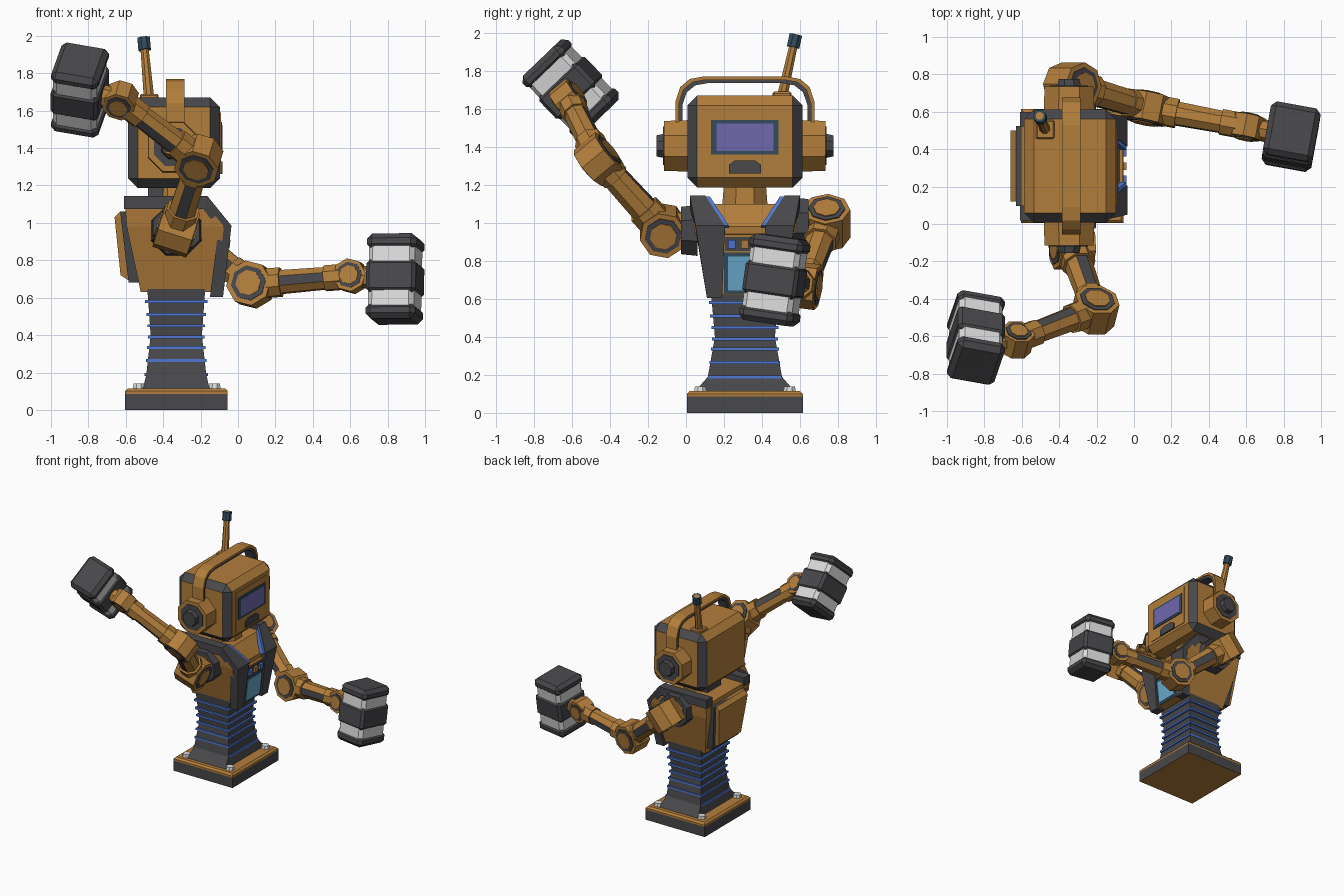
import bpy, bmesh, math
from mathutils import Matrix, Vector

if "Cube" in bpy.data.objects:
    bpy.data.objects.remove(bpy.data.objects["Cube"])

CX, CY = -0.33, 0.31          # robot's own centre line; it faces +x


def material(name, rgb):
    m = bpy.data.materials.new(name)
    m.diffuse_color = (*rgb, 1)
    m.use_nodes = True
    m.node_tree.nodes["Principled BSDF"].inputs["Base Color"].default_value = m.diffuse_color
    return m


ORANGE = material("orange", (0.45, 0.21, 0.045))
DARK = material("dark_grey", (0.065, 0.065, 0.072))
WHITE = material("pale_grey", (0.72, 0.72, 0.72))
BLUE = material("blue", (0.08, 0.19, 0.65))
NAVY = material("dark_blue", (0.032, 0.07, 0.105))
PURPLE = material("purple_glass", (0.16, 0.14, 0.42))
SKY = material("sky_glass", (0.14, 0.40, 0.60))


def finish(name, bm, mat, mat2=None, rule=None):
    bmesh.ops.recalc_face_normals(bm, faces=bm.faces[:])
    bm.normal_update()
    if rule:
        for f in bm.faces:
            f.material_index = 1 if rule(f) else 0
    me = bpy.data.meshes.new(name)
    bm.to_mesh(me)
    bm.free()
    for m in (mat, mat2):
        if m:
            me.materials.append(m)
    ob = bpy.data.objects.new(name, me)
    bpy.context.collection.objects.link(ob)
    return ob


def frame(loc, z, x=(1, 0, 0)):
    z = Vector(z).normalized()
    x = Vector(x)
    x = (x - z * x.dot(z)).normalized()
    m = Matrix((x, z.cross(x), z)).transposed().to_4x4()
    return Matrix.Translation(Vector(loc)) @ m


def box(name, size, mat, loc=(0, 0, 0), m=None, bevel=0, mat2=None, rule=None):
    bm = bmesh.new()
    bmesh.ops.create_cube(bm, size=1)
    bmesh.ops.scale(bm, vec=size, verts=bm.verts)
    if bevel:
        bmesh.ops.bevel(bm, geom=bm.edges[:], offset=bevel, segments=1, affect='EDGES')
    bm.transform((m or Matrix()) @ Matrix.Translation(loc))
    return finish(name, bm, mat, mat2, rule)


def prism(name, a, b, r0, r1, mat, x=(1, 0, 0), n=8, mat2=None, rule=None):
    a, b = Vector(a), Vector(b)
    bm = bmesh.new()
    bmesh.ops.create_cone(bm, cap_ends=True, segments=n, radius1=r0, radius2=r1, depth=(b - a).length)
    bm.transform(frame((a + b) / 2, b - a, x) @ Matrix.Rotation(math.pi / n, 4, 'Z'))
    return finish(name, bm, mat, mat2, rule)


def loft(name, rings, mat, mat2=None, rule=None):
    """Skin rings of points, with both ends capped."""
    bm = bmesh.new()
    rows = [[bm.verts.new(p) for p in r] for r in rings]
    n = len(rows[0])
    for p, q in zip(rows, rows[1:]):
        for i in range(n):
            bm.faces.new((p[i], p[(i + 1) % n], q[(i + 1) % n], q[i]))
    bm.faces.new(rows[0])
    bm.faces.new(rows[-1])
    return finish(name, bm, mat, mat2, rule)


def rect(z, x0, x1, hy):
    return [(x0, CY - hy, z), (x1, CY - hy, z), (x1, CY + hy, z), (x0, CY + hy, z)]


# Base with bolts; its underside is orange
box("base", (0.55, 0.61, 0.085), DARK, (CX, CY, 0.0425), mat2=ORANGE, rule=lambda f: f.normal.z < -0.9)
loft("base_top", [rect(0.085, -0.605, -0.055, 0.305), rect(0.1, -0.605, -0.055, 0.305),
                  rect(0.115, -0.59, -0.07, 0.29)], ORANGE)
for x in (-0.53, -0.125):
    for y in (0.075, 0.545):
        prism("bolt", (x, y, 0.11), (x, y, 0.14), 0.036, 0.03, WHITE)

# Flexible waist with blue ribs
waist = [(0.115, 0.178, 0.26), (0.19, 0.16, 0.195), (0.4, 0.137, 0.158), (0.65, 0.155, 0.18)]
loft("waist", [rect(z, CX - a, CX + a, b) for z, a, b in waist], DARK)
for z in (0.19, 0.265, 0.335, 0.39, 0.45, 0.51, 0.58):
    t = abs(z - 0.4) / 0.2
    a, b = 0.15 + 0.018 * t, 0.172 + 0.02 * t
    loft("waist_rib", [rect(z - 0.008, CX - a, CX + a, b), rect(z + 0.008, CX - a, CX + a, b)], BLUE)

# Torso and back pack
loft("torso", [rect(0.63, -0.52, -0.12, 0.175), rect(0.98, -0.595, -0.075, 0.27),
               rect(1.1, -0.605, -0.17, 0.285)], ORANGE)
loft("back_frame", [rect(0.68, -0.585, -0.5, 0.17), rect(1.06, -0.63, -0.55, 0.215)], DARK)
loft("back_plate", [rect(0.69, -0.58, -0.5, 0.14), rect(0.72, -0.628, -0.5, 0.145),
                    rect(1.03, -0.66, -0.55, 0.19), rect(1.06, -0.63, -0.55, 0.19)], ORANGE)


# Shoulder straps: (x, z, outer y, inner y), with a blue lining at the neckline
def strap(name, s, stations, mat, thick):
    rings = []
    for x, z, o, i, nx, nz in stations:
        lo = (x - nx * thick, z - nz * thick)
        rings.append([(x, CY + s * o, z), (x, CY + s * i, z),
                      (lo[0], CY + s * i, lo[1]), (lo[0], CY + s * o, lo[1])])
    loft(name, rings, mat)


for s in (-1, 1):
    strap("chest_strap", s, [(-0.61, 1.145, 0.29, 0.21, 0, 1), (-0.165, 1.145, 0.29, 0.21, 0.3, 1),
                             (-0.035, 0.985, 0.26, 0.105, 1, 0.3), (-0.08, 0.605, 0.2, 0.12, 1, 0)], DARK, 0.07)
    strap("neck_lining", s, [(-0.165, 1.14, 0.22, 0.185, 0.3, 1),
                             (-0.04, 0.985, 0.12, 0.085, 1, 0.3)], BLUE, 0.05)

# Chest console on the sloping front
front = frame((-0.082, CY, 0.78), (0.994, 0, -0.11), (0, 1, 0))
box("chest_panel", (0.24, 0.32, 0.05), ORANGE, (0, 0, -0.02), front)
box("button_panel", (0.21, 0.075, 0.01), DARK, (0, 0.11, 0.006), front)
for i, mat in enumerate((BLUE, ORANGE, BLUE)):
    box("button", (0.04, 0.045, 0.025), mat, ((i - 1) * 0.07, 0.11, 0.015), front)
box("console_frame", (0.22, 0.22, 0.012), NAVY, (0, -0.045, 0.006), front)
box("console_screen", (0.18, 0.18, 0.008), SKY, (0, -0.045, 0.012), front)

# Neck and head, dark on the chamfers around both sides
prism("neck", (CX, CY, 1.08), (CX, CY, 1.2), 0.13, 0.12, ORANGE)
box("neck_back", (0.12, 0.18, 0.1), DARK, (-0.42, CY, 1.15))
box("head", (0.49, 0.606, 0.485), ORANGE, (-0.342, CY, 1.428), bevel=0.052, mat2=DARK,
    rule=lambda f: 0.2 < abs(f.normal.y) < 0.9)
box("face_plate", (0.02, 0.41, 0.33), ORANGE, (-0.102, CY, 1.425))
box("visor_frame", (0.02, 0.355, 0.18), NAVY, (-0.096, CY, 1.45))
box("visor", (0.008, 0.3, 0.145), PURPLE, (-0.086, CY, 1.45))
loft("mouth", [[(x, CY + y, z) for y, z in ((-0.085, 1.26), (-0.085, 1.305), (-0.055, 1.327),
                                            (0.055, 1.327), (0.085, 1.305), (0.085, 1.26))]
               for x in (-0.11, -0.083)], DARK)

# Ears
for s in (-1, 1):
    def at(d):
        return (-0.347, CY + s * d, 1.405)
    prism("ear", at(0.28), at(0.425), 0.147, 0.142, ORANGE)
    prism("ear_ring", at(0.42), at(0.43), 0.11, 0.11, DARK)
    prism("ear_knob", at(0.42), at(0.465), 0.07, 0.06, DARK)

# Headband arch: an orange strip with a dark lining
arch = [(0.365, 1.5), (0.365, 1.64), (0.34, 1.715), (0.29, 1.757), (0.22, 1.77)]
arch = [(-y, z) for y, z in arch] + arch[::-1]


def band(name, k0, k1, hw, mat):
    mid = 1.5
    rings = []
    for y, z in arch:
        o = (CY + y * (1 - k0), mid + (z - mid) * (1 - k0 * 1.3))
        i = (CY + y * (1 - k1), mid + (z - mid) * (1 - k1 * 1.3))
        rings.append([(-0.335 - hw, *o), (-0.335 + hw, *o), (-0.335 + hw, *i), (-0.335 - hw, *i)])
    loft(name, rings, mat)


band("headband", 0, 0.05, 0.05, ORANGE)
band("headband_lining", 0.05, 0.1, 0.042, DARK)

# Antenna
root, tip = Vector((-0.475, 0.505, 1.66)), Vector((-0.505, 0.578, 1.99))
box("antenna_foot", (0.1, 0.1, 0.03), ORANGE, (-0.475, 0.505, 1.675), bevel=0.008)
prism("antenna", root, tip, 0.03, 0.022, ORANGE)
prism("antenna_tip", root.lerp(tip, 0.8), tip, 0.036, 0.036, NAVY)


# Arms
def joint(name, c, axis, r, t):
    axis = Vector(axis).normalized()
    for part, k, d, mat in (("body", 1, 0, ORANGE), ("ring", 0.78, 0.006, DARK), ("cap", 0.57, 0.012, ORANGE)):
        prism(f"{name}_{part}", c - axis * (t + d), c + axis * (t + d), r * k, r * k, mat, (0.3, 0.2, 1))


def limb(name, a, b, r0, r1, axis):
    axis = Vector(axis).normalized()
    prism(name, a, b, r0, r1, ORANGE, axis, mat2=DARK, rule=lambda f: abs(f.normal.dot(axis)) > 0.85)
    for k, t0, t1, r in (("root", 0.12, 0.3, r0), ("end", 0.74, 0.9, r1)):
        prism(f"{name}_{k}_collar", a.lerp(b, t0), a.lerp(b, t1), r + 0.012, r + 0.012, ORANGE, axis)


def arm(side, s, shoulder, elbow, wrist, hand, up, out, size):
    sh, el, wr, ha = map(Vector, (shoulder, elbow, wrist, hand))
    u, v = el - sh, wr - el
    hinge = u.cross(v).normalized()
    # Socket, shoulder joint, upper arm, elbow, forearm, wrist
    prism(side + "_socket", (CX, CY + s * 0.25, sh.z), (CX, CY + s * 0.335, sh.z), 0.145, 0.135, DARK)
    prism(side + "_shoulder_stub", (CX, CY + s * 0.3, sh.z), sh, 0.1, 0.1, ORANGE)
    joint(side + "_shoulder", sh, (-u.z * s * -1, 0, u.x * s * -1) if u.z > 0 else (-u.z, 0, u.x), 0.125, 0.095)
    limb(side + "_upper_arm", sh, el, 0.08, 0.068, hinge)
    joint(side + "_elbow", el, hinge, 0.122, 0.075)
    limb(side + "_forearm", el, wr, 0.07, 0.06, hinge)
    joint(side + "_wrist", wr, hinge, 0.09, 0.06)
    prism(side + "_hand_stub", wr, ha, 0.06, 0.06, ORANGE)
    # Hammer hand: pale core showing as two bands between dark blocks
    m = frame(ha, up, out)
    w, d, l = size
    box(side + "_hand_core", (w - 0.02, d - 0.02, l - 0.08), WHITE, m=m, bevel=0.025)
    box(side + "_hand_middle", (w, d, l * 0.38), DARK, m=m, bevel=0.02)
    for k in (-1, 1):
        box(side + "_hand_end", (w, d, l * 0.19), DARK, (0, 0, k * l * 0.405), m, bevel=0.028)


arm("raised", -1, (-0.33, -0.12, 0.96), (-0.21, -0.46, 1.335), (-0.628, -0.62, 1.655),
    (-0.845, -0.607, 1.71), (0, -0.69, 0.72), (-0.97, 0.17, 0.17), (0.26, 0.29, 0.44))
arm("lowered", 1, (-0.33, 0.74, 1.0), (0.07, 0.62, 0.67), (0.605, 0.52, 0.715),
    (0.84, 0.467, 0.70), (0.02, 0.14, 0.98), (0.984, -0.18, 0), (0.27, 0.29, 0.46))
